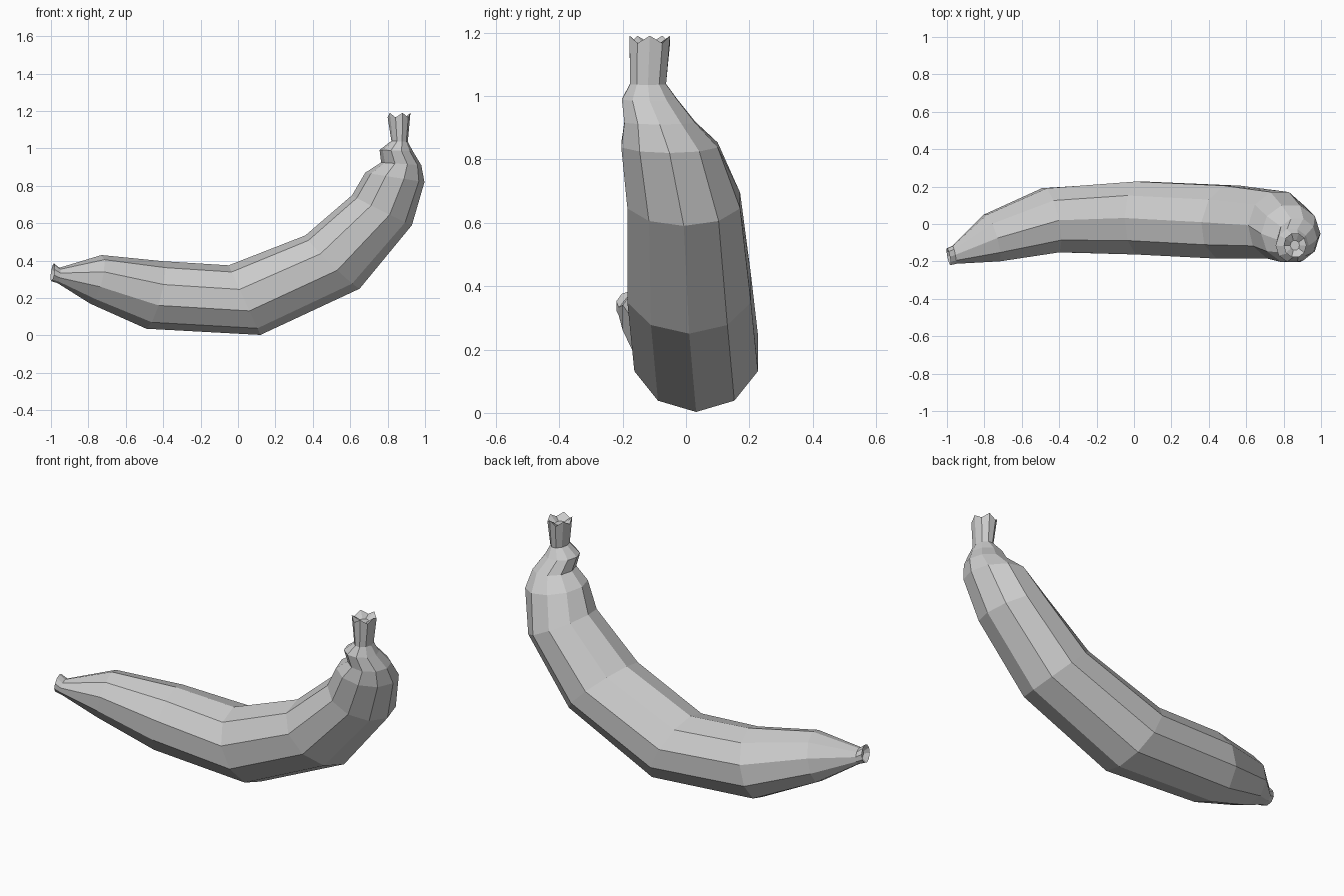
import bpy, bmesh
from math import sin, cos, pi

SIDES = 10


def ring(bm, inner, outer, yc, r, skew=0.0, jag=0.0):
    """Ten-sided ring between an inner-curve and an outer-curve point (x, z)."""
    verts = []
    for i in range(SIDES):
        a = 2 * pi * i / SIDES
        t = (1 + cos(a)) / 2
        dy = r * sin(a)
        x = outer[0] + (inner[0] - outer[0]) * t + skew * dy
        z = outer[1] + (inner[1] - outer[1]) * t + jag * (1 if i % 2 else -1)
        verts.append(bm.verts.new((x, yc + dy, z)))
    return verts


# inner (x, z), outer (x, z), y centre, y radius, skew, jaggedness
STATIONS = [
    ((-0.965, 0.350), (-0.970, 0.310), -0.172, 0.022, -0.2, 0),    # tip recess
    ((-0.984, 0.385), (-0.998, 0.290), -0.175, 0.047, -0.2, 0),    # tip lip
    ((-0.955, 0.362), (-0.965, 0.280), -0.165, 0.050, -0.2, 0),
    ((-0.73, 0.430), (-0.79, 0.170), -0.075, 0.131, -0.28, 0),     # body
    ((-0.40, 0.397), (-0.49, 0.036), 0.020, 0.180, -0.2, 0),
    ((-0.05, 0.375), (0.12, 0.003), 0.032, 0.205, 0.0, 0),
    ((0.36, 0.535), (0.65, 0.250), 0.010, 0.205, 0.1, 0),
    ((0.61, 0.750), (0.93, 0.590), -0.007, 0.187, 0.05, 0),
    ((0.68, 0.870), (0.997, 0.820), -0.052, 0.160, 0.0, 0),
    ((0.765, 0.925), (0.980, 0.910), -0.083, 0.117, 0.0, 0),
    ((0.757, 0.992), (0.935, 0.985), -0.115, 0.092, 0.0, 0),       # collar
    ((0.820, 1.040), (0.908, 1.035), -0.120, 0.060, 0.0, 0),       # stem
    ((0.800, 1.178), (0.922, 1.178), -0.114, 0.067, 0.0, 0.012),
    ((0.835, 1.155), (0.885, 1.155), -0.114, 0.027, 0.0, 0),       # stem recess
]

bm = bmesh.new()
rings = [ring(bm, *s) for s in STATIONS]
for a, b in zip(rings, rings[1:]):
    for i in range(SIDES):
        j = (i + 1) % SIDES
        bm.faces.new((a[i], a[j], b[j], b[i]))
bm.faces.new(rings[0])
bm.faces.new(rings[-1])
bmesh.ops.recalc_face_normals(bm, faces=bm.faces)

mesh = bpy.data.meshes.new("banana")
bm.to_mesh(mesh)
bm.free()
bpy.context.collection.objects.link(bpy.data.objects.new("banana", mesh))
